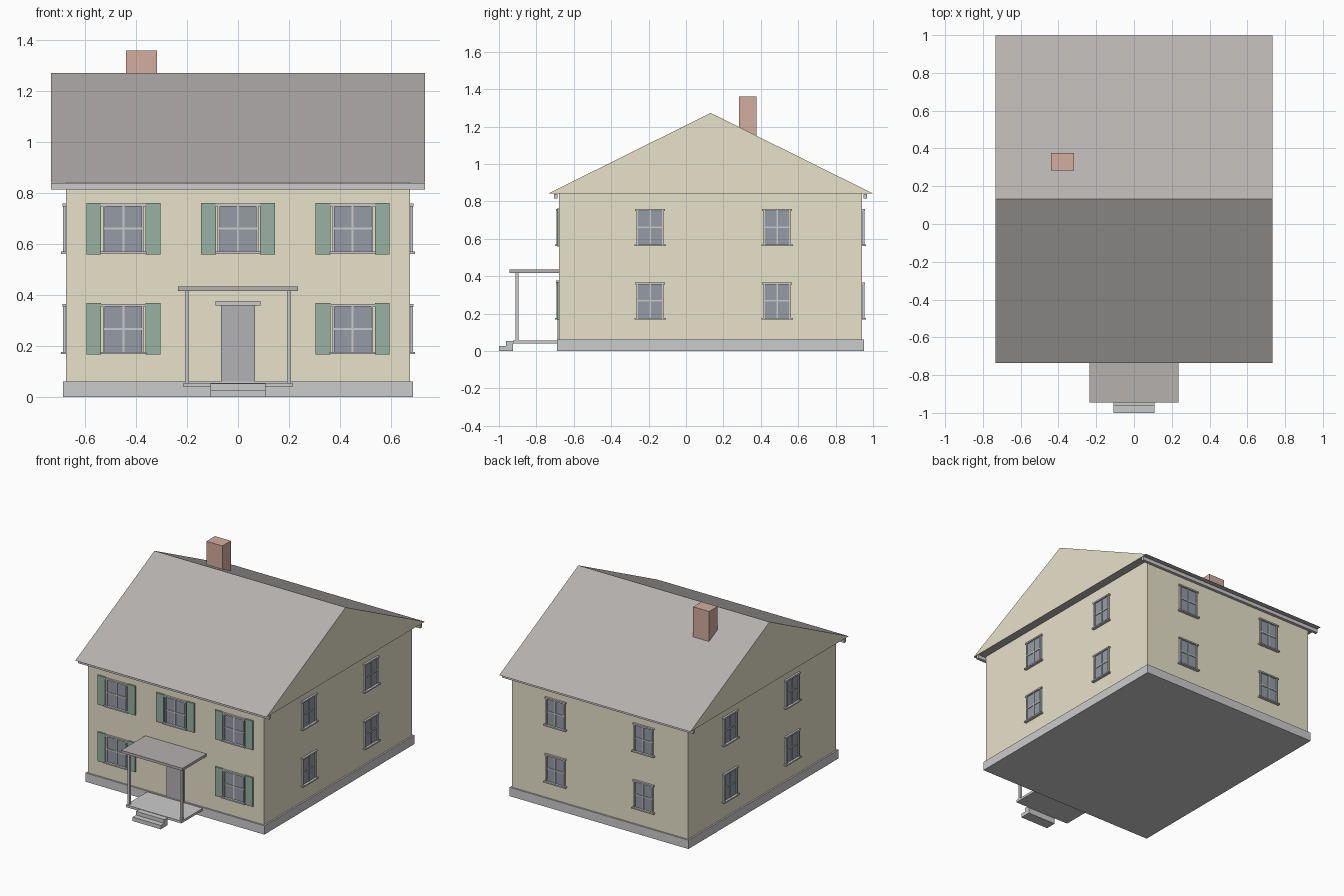
import bpy, bmesh, math
from mathutils import Matrix, Vector

if "Cube" in bpy.data.objects:
    bpy.data.objects.remove(bpy.data.objects["Cube"])


def mat(name, rgb):
    m = bpy.data.materials.new(name)
    m.diffuse_color = (*rgb, 1)
    m.use_nodes = True
    m.node_tree.nodes["Principled BSDF"].inputs["Base Color"].default_value = m.diffuse_color
    return m


WALL = mat("wall_yellow", (0.80, 0.76, 0.59))
ROOF = mat("roof_grey", (0.46, 0.44, 0.43))
BRICK = mat("brick", (0.65, 0.42, 0.35))
GLASS = mat("glass", (0.30, 0.33, 0.38))
GREEN = mat("shutter_green", (0.32, 0.44, 0.36))
DOOR = mat("door_grey", (0.45, 0.44, 0.46))
TRIM = mat("trim", (0.69, 0.69, 0.69))


def boxes(name, ranges, material, matrix=None):
    """One object from boxes given as (x0, x1, y0, y1, z0, z1)."""
    bm = bmesh.new()
    for x0, x1, y0, y1, z0, z1 in ranges:
        m = (Matrix.Translation(((x0 + x1) / 2, (y0 + y1) / 2, (z0 + z1) / 2))
             @ Matrix.Diagonal((x1 - x0, y1 - y0, z1 - z0, 1)))
        bmesh.ops.create_cube(bm, size=1, matrix=m)
    me = bpy.data.meshes.new(name)
    bm.to_mesh(me)
    bm.free()
    me.materials.append(material)
    ob = bpy.data.objects.new(name, me)
    bpy.context.collection.objects.link(ob)
    if matrix:
        ob.matrix_world = matrix
    return ob


# Main proportions
W, FRONT, BACK = 0.675, -0.68, 0.942
MID, EAVE, RIDGE = 0.132, 0.843, 1.273
RX, RY = 0.733, 0.867

# Body and foundation
boxes("foundation", [(-0.686, 0.686, FRONT - 0.011, BACK + 0.011, 0, 0.061)], TRIM)
boxes("walls", [(-W, W, FRONT, BACK, 0.061, EAVE)], WALL)

# Gabled roof: triangular prism with wall-coloured ends
bm = bmesh.new()
tri = [bm.verts.new((-RX, y, z)) for y, z in
       ((MID - RY, EAVE), (MID + RY, EAVE), (MID, RIDGE))]
end = bm.faces.new(tri)
ext = bmesh.ops.extrude_face_region(bm, geom=[end], use_keep_orig=True)
bmesh.ops.translate(bm, vec=Vector((2 * RX, 0, 0)),
                    verts=[g for g in ext["geom"] if isinstance(g, bmesh.types.BMVert)])
bmesh.ops.recalc_face_normals(bm, faces=bm.faces)
for f in bm.faces:
    f.material_index = 1 if len(f.verts) == 3 else 0
me = bpy.data.meshes.new("roof")
bm.to_mesh(me)
bm.free()
me.materials.append(ROOF)
me.materials.append(WALL)
bpy.context.collection.objects.link(bpy.data.objects.new("roof", me))

# Gutters under both eaves
boxes("front_gutter", [(-RX, RX, FRONT - 0.026, FRONT - 0.006, 0.815, 0.84)], TRIM)
boxes("back_gutter", [(-RX, RX, BACK + 0.006, BACK + 0.026, 0.815, 0.84)], TRIM)

# Chimney
boxes("chimney", [(-0.44, -0.318, 0.283, 0.376, 1.1, 1.36)], BRICK)


def window(name, x, y, z, angle, half, shutters=False):
    """Window with cross bars; local -y points out of the wall."""
    m = Matrix.Translation((x, y, z)) @ Matrix.Rotation(math.radians(angle), 4, 'Z')
    h, t, d = 0.092, 0.009, -0.012
    boxes(name + "_glass", [(-half, half, -0.004, 0.004, -h, h)], GLASS, m)
    boxes(name + "_frame", [
        (-half, -half + t, d, 0, -h, h),
        (half - t, half, d, 0, -h, h),
        (-half - 0.007, half + 0.007, d - 0.002, 0, h - 0.004, h + 0.006),
        (-half - 0.011, half + 0.011, d - 0.008, 0, -h - 0.007, -h + 0.002),
        (-0.004, 0.004, -0.009, 0, -h, h),
        (-half, half, -0.009, 0, -0.004, 0.004)], TRIM, m)
    if shutters:
        boxes(name + "_shutters", [(-0.145, -0.087, -0.01, 0, -0.101, 0.101),
                                   (0.087, 0.145, -0.01, 0, -0.101, 0.101)], GREEN, m)


# Windows on all four sides
for floor, z in (("lower", 0.268), ("upper", 0.661)):
    for x in (-0.45, 0, 0.45):
        if floor == "upper" or x:
            window(f"front_{floor}_window", x, FRONT, z, 0, 0.08, True)
    for x in (-0.3375, 0.3375):
        window(f"back_{floor}_window", x, BACK, z, 180, 0.073)
    for y in (-0.192, 0.487):
        window(f"right_{floor}_window", W, y, z, 90, 0.073)
        window(f"left_{floor}_window", -W, y, z, -90, 0.073)

# Front door
boxes("door", [(-0.067, 0.067, FRONT - 0.008, FRONT, 0.056, 0.36)], DOOR)
boxes("door_lintel", [(-0.088, 0.088, FRONT - 0.014, FRONT, 0.359, 0.377)], TRIM)

# Porch
boxes("porch_deck", [(-0.213, 0.213, -0.925, FRONT, 0.04, 0.056)], TRIM)
boxes("porch_roof", [(-0.235, 0.235, -0.944, FRONT, 0.417, 0.435)], ROOF)
boxes("porch_posts", [(s * 0.2 - 0.008, s * 0.2 + 0.008, -0.912, -0.895, 0.056, 0.417)
                      for s in (-1, 1)], TRIM)
boxes("porch_steps", [(-0.108, 0.108, -1.0, -0.925, 0, 0.027),
                      (-0.108, 0.108, -0.962, -0.925, 0.027, 0.053)], TRIM)
